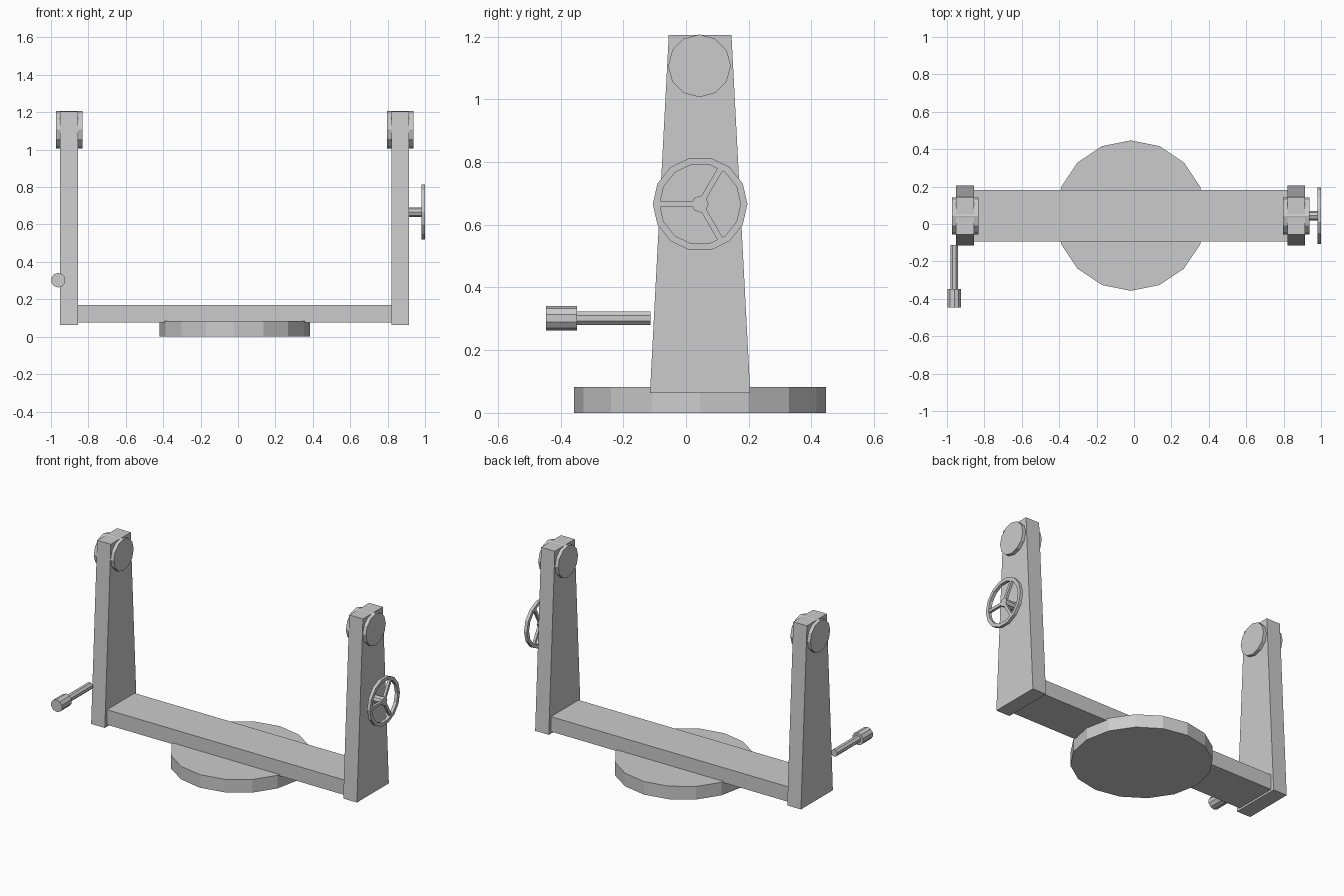
import bpy, bmesh
from math import pi, cos, sin, radians
from mathutils import Matrix, Vector

if "Cube" in bpy.data.objects:
    bpy.data.objects.remove(bpy.data.objects["Cube"])

CX, CY = -0.0175, 0.045      # centre of the yoke
ARM_X = 0.885                # arm offset from the yoke centre


def finish(name, bm):
    bmesh.ops.recalc_face_normals(bm, faces=bm.faces)
    mesh = bpy.data.meshes.new(name)
    bm.to_mesh(mesh)
    bm.free()
    obj = bpy.data.objects.new(name, mesh)
    bpy.context.collection.objects.link(obj)
    return obj


def rod(name, start, end, radius, sides, phase=0.0):
    """Straight n-sided cylinder between two points."""
    a, b = Vector(start), Vector(end)
    d = b - a
    turn = d.to_track_quat('Z', 'Y').to_matrix().to_4x4()
    bm = bmesh.new()
    bmesh.ops.create_cone(bm, cap_ends=True, segments=sides, radius1=radius,
                          radius2=radius, depth=d.length,
                          matrix=Matrix.Translation((a + b) / 2) @ turn @ Matrix.Rotation(phase, 4, 'Z'))
    return finish(name, bm)


def box(name, lo, hi, taper=1.0, matrix=Matrix()):
    """Box whose top can be narrowed along y."""
    lo, hi = Vector(lo), Vector(hi)
    mid, size = (lo + hi) / 2, hi - lo
    bm = bmesh.new()
    bmesh.ops.create_cube(bm, size=1)
    for v in bm.verts:
        k = taper if v.co.z > 0 else 1.0
        v.co = Vector((mid.x + v.co.x * size.x, mid.y + v.co.y * size.y * k, mid.z + v.co.z * size.z))
    bm.transform(matrix)
    return finish(name, bm)


def ring(name, center, r_in, r_out, half, sides):
    """Flat n-sided rim with square section, axis along x."""
    bm = bmesh.new()
    section = [(-half, r_in), (half, r_in), (half, r_out), (-half, r_out)]
    loops = []
    for i in range(sides):
        a = 2 * pi * i / sides
        loops.append([bm.verts.new(Vector(center) + Vector((x, r * cos(a), r * sin(a))))
                      for x, r in section])
    for i in range(sides):
        p, q = loops[i], loops[(i + 1) % sides]
        for j in range(4):
            k = (j + 1) % 4
            bm.faces.new((p[j], q[j], q[k], p[k]))
    return finish(name, bm)


# Round base and cross bar
rod("base_disc", (CX, CY, 0), (CX, CY, 0.083), 0.402, 16)
box("cross_bar", (CX - 0.86, CY - 0.138, 0.075), (CX + 0.86, CY + 0.138, 0.17))

# Tapered arms with pivot discs
for side, s in (("left", -1), ("right", 1)):
    x = CX + s * ARM_X
    box(side + "_arm", (x - 0.048, CY - 0.16, 0.063), (x + 0.048, CY + 0.16, 1.205), taper=0.625)
    rod(side + "_pivot", (x - 0.07, CY - 0.002, 1.107), (x + 0.07, CY - 0.002, 1.107), 0.1, 12)

# Hand wheel on the right arm
WZ = 0.666
ring("wheel_rim", (0.99, CY, WZ), 0.129, 0.151, 0.01, 14)
rod("wheel_shaft", (0.90, CY, WZ), (0.985, CY, WZ), 0.025, 8)
rod("wheel_hub", (0.981, CY, WZ), (0.998, CY, WZ), 0.027, 8)
for i in range(3):
    turn = Matrix.Translation((0.99, CY, WZ)) @ Matrix.Rotation(radians(60 + 120 * i), 4, 'X')
    box("wheel_spoke_%d" % (i + 1), (-0.008, 0.015, -0.009), (0.008, 0.134, 0.009), matrix=turn)

# Lever on the left arm
rod("lever_rod", (-0.961, -0.113, 0.302), (-0.961, -0.36, 0.302), 0.023, 8, pi / 8)
rod("lever_grip", (-0.961, -0.348, 0.302), (-0.961, -0.447, 0.302), 0.039, 10)
